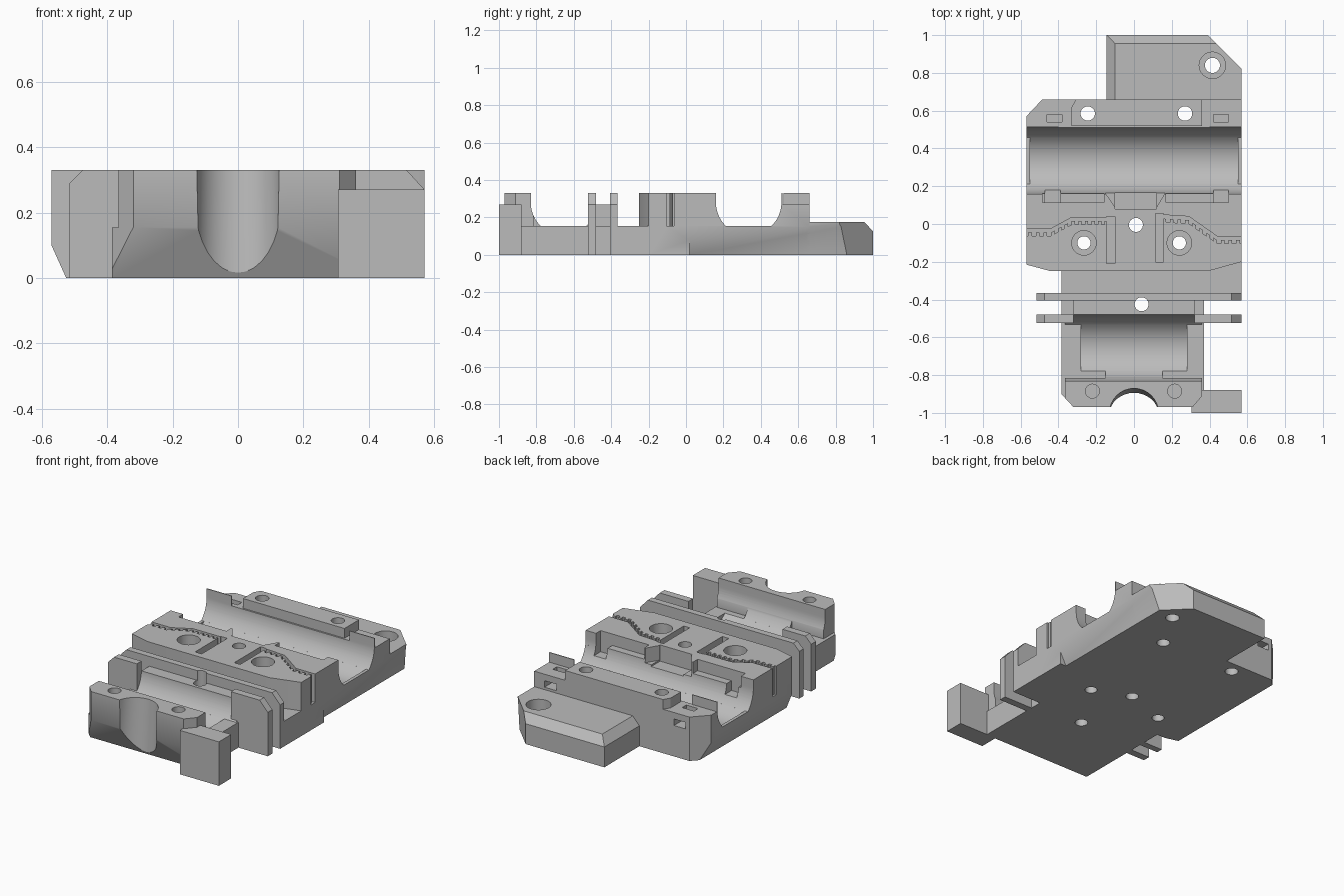
import bpy, bmesh, math
from mathutils import Vector

cube = bpy.data.objects.get("Cube")
if cube:
    bpy.data.objects.remove(cube, do_unlink=True)

grey = bpy.data.materials.new("light_grey_plastic")
grey.use_nodes = True
grey.diffuse_color = (0.5, 0.5, 0.5, 1)
grey.node_tree.nodes["Principled BSDF"].inputs["Base Color"].default_value = (0.5, 0.5, 0.5, 1)

TOP, FLOOR, SHOULDER = 0.33, 0.155, 0.27
BIG = 0.5


def make(name, bm):
    bmesh.ops.recalc_face_normals(bm, faces=bm.faces)
    mesh = bpy.data.meshes.new(name)
    bm.to_mesh(mesh)
    bm.free()
    mesh.materials.append(grey)
    ob = bpy.data.objects.new(name, mesh)
    bpy.context.scene.collection.objects.link(ob)
    return ob


def prism(name, pts, lo, hi, axis="z"):
    """Extrude a 2D outline along an axis: z takes (x, y), x takes (y, z), y takes (x, z)."""
    place = {"z": lambda a, b, h: (a, b, h),
             "x": lambda a, b, h: (h, a, b),
             "y": lambda a, b, h: (a, h, b)}[axis]
    bm = bmesh.new()
    rings = [[bm.verts.new(place(a, b, h)) for a, b in pts] for h in (lo, hi)]
    for ring in rings:
        bm.faces.new(ring)
    n = len(pts)
    for i in range(n):
        j = (i + 1) % n
        bm.faces.new((rings[0][i], rings[0][j], rings[1][j], rings[1][i]))
    return make(name, bm)


def box(x0, x1, y0, y1, z0, z1, name="cutter"):
    return prism(name, [(x0, y0), (x1, y0), (x1, y1), (x0, y1)], z0, z1)


def circle(cx, cy, r, n=32):
    return [(cx + r * math.cos(i * math.tau / n), cy + r * math.sin(i * math.tau / n)) for i in range(n)]


def hole(x, y, r, z0=-0.1, z1=BIG):
    return prism("cutter", circle(x, y, r), z0, z1)


def hull(name, pts):
    bm = bmesh.new()
    for p in pts:
        bm.verts.new(p)
    bmesh.ops.convex_hull(bm, input=bm.verts)
    return make(name, bm)


def carve(ob, cutters):
    """Subtract every cutter, bake the result and discard the cutters."""
    for c in cutters:
        c.hide_render = True
        m = ob.modifiers.new("cut", "BOOLEAN")
        m.operation, m.solver, m.object = "DIFFERENCE", "EXACT", c
    deps = bpy.context.evaluated_depsgraph_get()
    mesh = bpy.data.meshes.new_from_object(ob.evaluated_get(deps))
    ob.modifiers.clear()
    ob.data = mesh
    for c in cutters:
        bpy.data.objects.remove(c, do_unlink=True)


def bearing(cy, half):
    """Open trough with raised lips at its ends, plus the deeper round seat."""
    r, cz = 0.175, 0.28
    a = math.asin((cz - FLOOR) / r)
    arc = [(cy + r * math.cos(t), cz - r * math.sin(t))
           for t in [a * i / 10 for i in range(11)]]
    mirrored = [(2 * cy - y, z) for y, z in reversed(arc)]
    trough = [(cy + r, BIG)] + arc + mirrored + [(cy - r, BIG)]
    return [prism("cutter", trough, -1, 1, "x"),
            prism("cutter", circle(cy, cz, r, 64), -half, half, "x")]


def belt_slot(path, width=0.02, pitch=0.036, depth=0.018):
    """Slot whose front edge carries square belt teeth."""
    front = []
    for (x0, y0), (x1, y1) in zip(path, path[1:]):
        n = max(1, round(abs(x1 - x0) / pitch))
        for i in range(n):
            for f, d in ((0, 0), (0.5, 0), (0.5, depth), (1, depth)):
                t = (i + f) / n
                front.append((x0 + (x1 - x0) * t, y0 + (y1 - y0) * t - width - d))
    return prism("cutter", path + front[::-1], FLOOR, BIG)


# Rear body carrying the wide bearing and the belt clamps
rear_body = prism("rear_body", [(-0.57, -0.215), (-0.44, -0.25), (0.39, -0.25), (0.57, -0.2),
                                (0.57, 0.66), (-0.485, 0.66), (-0.57, 0.57)], 0, TOP)
cuts = bearing(0.335, 0.55)
# lowered shoulders beside the raised rear clamp
cuts += [prism("cutter", [(-1, 0.515), (-0.33, 0.515), (-0.33, 0.62), (-0.3, 0.67), (-0.3, 0.8), (-1, 0.8)],
               SHOULDER, BIG),
         box(0.36, 1, 0.515, 0.8, SHOULDER, BIG),
         box(-0.4, 0.4, 0.505, 0.52, SHOULDER, BIG)]
# screw holes and counterbores
cuts += [hole(-0.245, 0.585, 0.038), hole(0.27, 0.585, 0.038), hole(0.01, -0.005, 0.037)]
for x in (-0.265, 0.24):
    cuts += [hole(x, -0.1, 0.035), hole(x, -0.1, 0.065, 0.2)]
# tie slots with windows to the back
for x in (-0.42, 0.46):
    cuts += [box(x - 0.04, x + 0.04, 0.54, 0.58, 0.19, BIG),
             box(x - 0.04, x + 0.04, 0.56, 0.7, 0.19, 0.23)]
# belt paths and their inner tensioning slots
cuts += [belt_slot([(-0.6, -0.025), (-0.44, -0.025), (-0.33, 0.035), (-0.12, 0.035)]),
         belt_slot([(0.6, -0.065), (0.44, -0.065), (0.29, 0.04), (0.13, 0.05)]),
         box(-0.145, -0.1, -0.21, 0.04, FLOOR, BIG),
         box(0.115, 0.155, -0.2, 0.055, FLOOR, BIG)]
# tie recess along the bearing edge with a tapered middle
cuts += [box(-0.485, -0.16, 0.115, 0.175, 0.26, BIG),
         box(0.17, 0.5, 0.115, 0.175, 0.26, BIG),
         box(-0.1, 0.12, 0.08, 0.175, 0.23, BIG)]
for x in (-0.43, 0.46):
    cuts.append(box(x - 0.04, x + 0.04, 0.115, 0.22, 0.2, BIG))
for a, b in ((-0.1, -0.17), (0.12, 0.18)):
    cuts.append(prism("cutter", [(a, 0.09), (b, 0.19), (a, 0.19)], 0.24, BIG))
# lower bevel on one side
cuts.append(prism("cutter", [(-0.525, 0), (-0.57, 0.1), (-0.7, 0.1), (-0.7, -0.1), (-0.48, -0.1)], -1, 1, "y"))


def undercut():
    """Growing slope under the other side, shared by the rear body and rear plate."""
    return hull("cutter", [(x, y, z) for y, z1 in ((0.02, 0.08), (1.1, 0.2))
                           for x, z in ((0.53, -0.001), (0.571, z1), (0.7, z1), (0.7, -0.001))])


carve(rear_body, cuts + [undercut()])

# Rear plate with bevelled top edges
rear_plate = prism("rear_plate", [(-0.145, 0.65), (0.57, 0.65), (0.57, 0.82), (0.39, 1), (-0.145, 1)], 0, 0.175)
carve(rear_plate, [
    prism("cutter", [(0.955, 0.175), (1, 0.125), (1.1, 0.125), (1.1, BIG), (0.955, BIG)], -1, 1, "x"),
    prism("cutter", [(-0.1, 0.175), (-0.145, 0.125), (-0.3, 0.125), (-0.3, BIG), (-0.1, BIG)], 0.66, 1.2, "y"),
    hole(0.415, 0.84, 0.04), hole(0.415, 0.84, 0.07, 0.09), undercut()])

# Front body carrying the short bearing
front_body = prism("front_body", [(-0.385, -0.9), (-0.32, -0.97), (0.31, -0.97), (0.37, -0.9),
                                  (0.37, -0.24), (-0.385, -0.24)], 0, TOP)
cuts = bearing(-0.655, 0.28)
cuts += [box(-1, 1, -0.38, 0, FLOOR, BIG),
         box(-1, 1, -0.5, -0.3, SHOULDER, BIG),
         box(-1, -0.365, -1.1, 0, FLOOR, BIG), box(0.36, 1, -1.1, 0, FLOOR, BIG),
         box(-1, -0.32, -0.5, 0, FLOOR, BIG), box(0.32, 1, -0.5, 0, FLOOR, BIG)]
# sloped underside of the nose
cuts.append(prism("cutter", [(-0.97, FLOOR), (-0.885, 0), (-0.83, -0.1), (-1.2, -0.1), (-1.2, FLOOR)], -1, 1, "x"))
# leaning round notch
notch = hole(0, 0, 0.13, -0.3, 0.6)
for v in notch.data.vertices:
    v.co += Vector((0, -1.025 + 0.075 * v.co.z, 0))
cuts.append(notch)
# blind screw holes, tie pockets and sensor hole
cuts += [hole(-0.22, -0.885, 0.037, 0.2), hole(0.215, -0.885, 0.037, 0.2),
         hole(0.04, -0.425, 0.037)]
for x0, x1 in ((-0.37, -0.15), (0.15, 0.365)):
    cuts.append(box(x0, x1, -0.815, -0.75, FLOOR, 0.25))
carve(front_body, cuts)

# Side ledge between the rear body and the fins, and the end-stop arm
box(0.35, 0.57, -0.39, -0.19, 0, FLOOR, "side_ledge")
box(0.305, 0.57, -1, -0.88, 0, SHOULDER, "stop_arm")

# Fins: one full width and a split pair in front
left_edge = [(-0.515, 0), (-0.515, 0.29), (-0.475, TOP)]
right_edge = [(0.515, TOP), (0.57, SHOULDER), (0.57, 0)]
rear_fin = prism("rear_fin", left_edge + right_edge, -0.405, -0.365, "y")
carve(rear_fin, [hole(0.04, -0.425, 0.037)])
prism("front_fin_a", left_edge + [(-0.32, TOP), (-0.32, 0)], -0.525, -0.48, "y")
prism("front_fin_b", [(0.32, 0), (0.32, TOP)] + right_edge, -0.525, -0.48, "y")

# Smooth the round surfaces, keep the edges crisp
for ob in (rear_body, rear_plate, front_body, rear_fin):
    bpy.ops.object.select_all(action="DESELECT")
    ob.select_set(True)
    bpy.context.view_layer.objects.active = ob
    bpy.ops.object.shade_smooth_by_angle(angle=math.radians(30))
